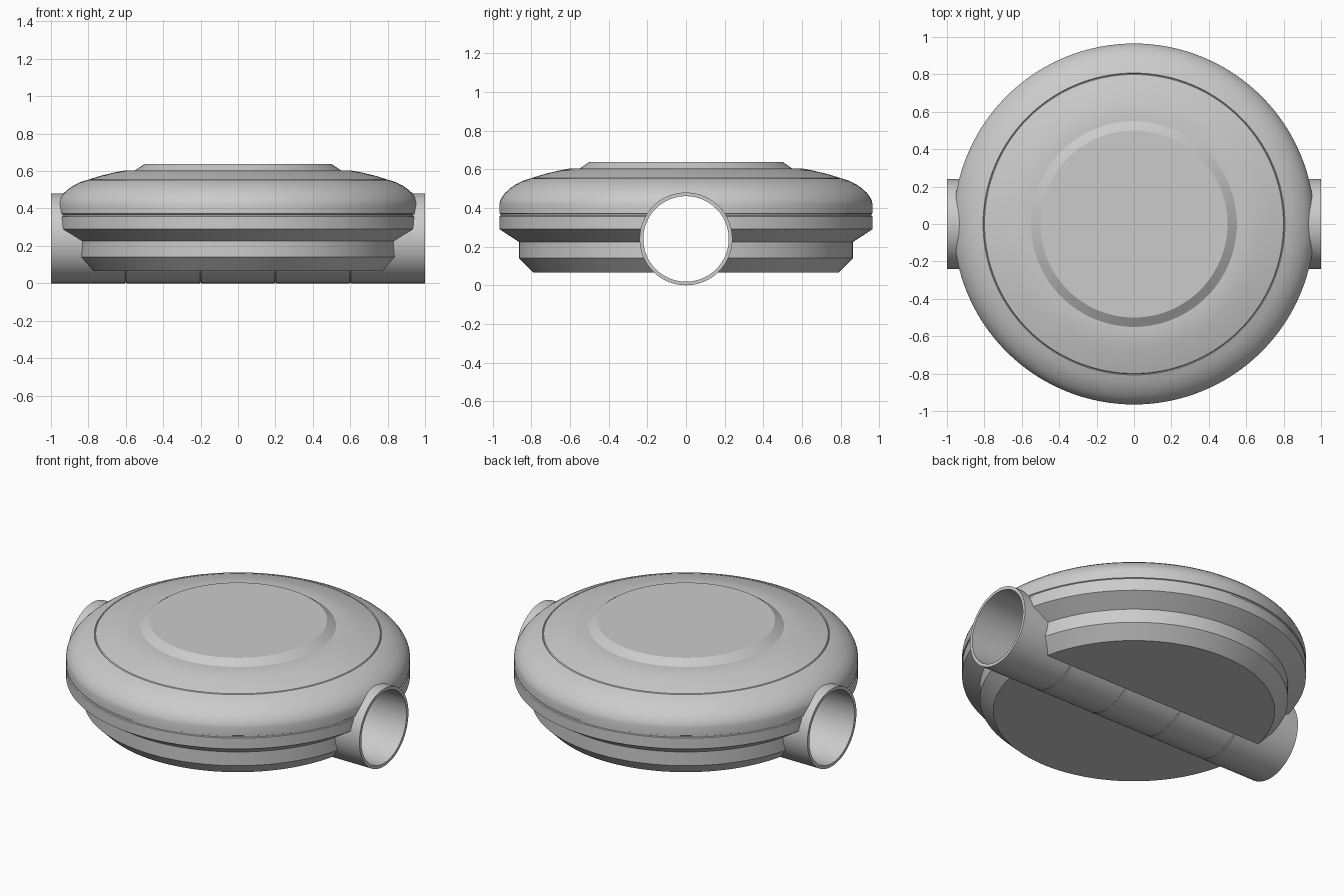
import bpy, bmesh, math
from mathutils import Matrix

if "Cube" in bpy.data.objects:
    bpy.data.objects.remove(bpy.data.objects["Cube"])


def lathe(name, profile, segments=128, closed=False, matrix=Matrix()):
    """Spin an (r, z) profile around z."""
    bm = bmesh.new()
    verts = [bm.verts.new((r, 0, z)) for r, z in profile]
    edges = [bm.edges.new(pair) for pair in zip(verts, verts[1:])]
    if closed:
        edges.append(bm.edges.new((verts[-1], verts[0])))
    bmesh.ops.spin(bm, geom=verts + edges, cent=(0, 0, 0), axis=(0, 0, 1),
                   angle=math.tau, steps=segments, use_duplicate=False)
    bmesh.ops.remove_doubles(bm, verts=bm.verts, dist=0.0001)
    bmesh.ops.recalc_face_normals(bm, faces=bm.faces)
    bm.transform(matrix)
    mesh = bpy.data.meshes.new(name)
    bm.to_mesh(mesh)
    bm.free()
    obj = bpy.data.objects.new(name, mesh)
    bpy.context.collection.objects.link(obj)
    return obj


def activate(obj):
    bpy.ops.object.select_all(action='DESELECT')
    obj.select_set(True)
    bpy.context.view_layer.objects.active = obj


# Round housing: stepped base, seam, domed shoulder, raised lid
base = [(0, 0.065), (0.79, 0.065), (0.865, 0.14), (0.865, 0.225),
        (0.965, 0.29), (0.965, 0.357), (0.959, 0.36), (0.959, 0.369), (0.965, 0.372)]
shoulder = [(0.965, 0.42), (0.961, 0.437), (0.951, 0.457), (0.935, 0.479),
            (0.912, 0.500), (0.882, 0.521), (0.847, 0.539), (0.807, 0.553)]
lid = [(0.803, 0.549), (0.799, 0.555), (0.73, 0.576), (0.66, 0.593), (0.60, 0.604),
       (0.55, 0.604), (0.50, 0.638), (0, 0.638)]
body = lathe("housing", base + shoulder + lid)

# Through pipe along x with thin seams
ALONG_X = Matrix.Translation((0, 0, 0.24)) @ Matrix.Rotation(math.pi / 2, 4, 'Y')
outer, inner = 0.24, 0.221
tube = [(inner, -1), (outer, -1)]
for x in (-0.6, -0.2, 0.2, 0.6):
    tube += [(outer, x - 0.004), (outer - 0.004, x), (outer, x + 0.004)]
tube += [(outer, 1), (inner, 1)]
pipe = lathe("through_pipe", tube, 96, True, ALONG_X)

# Bore the housing so the pipe is open from end to end
cutter = lathe("bore_cutter", [(0, -1.1), (0.23, -1.1), (0.23, 1.1), (0, 1.1)], 96, False, ALONG_X)
cutter.hide_render = True
bore = body.modifiers.new("bore", 'BOOLEAN')
bore.operation = 'DIFFERENCE'
bore.solver = 'EXACT'
bore.object = cutter
activate(body)
bpy.ops.object.modifier_apply(modifier=bore.name)
bpy.data.objects.remove(cutter)

for obj in (body, pipe):
    activate(obj)
    bpy.ops.object.shade_smooth_by_angle(angle=math.radians(25))
